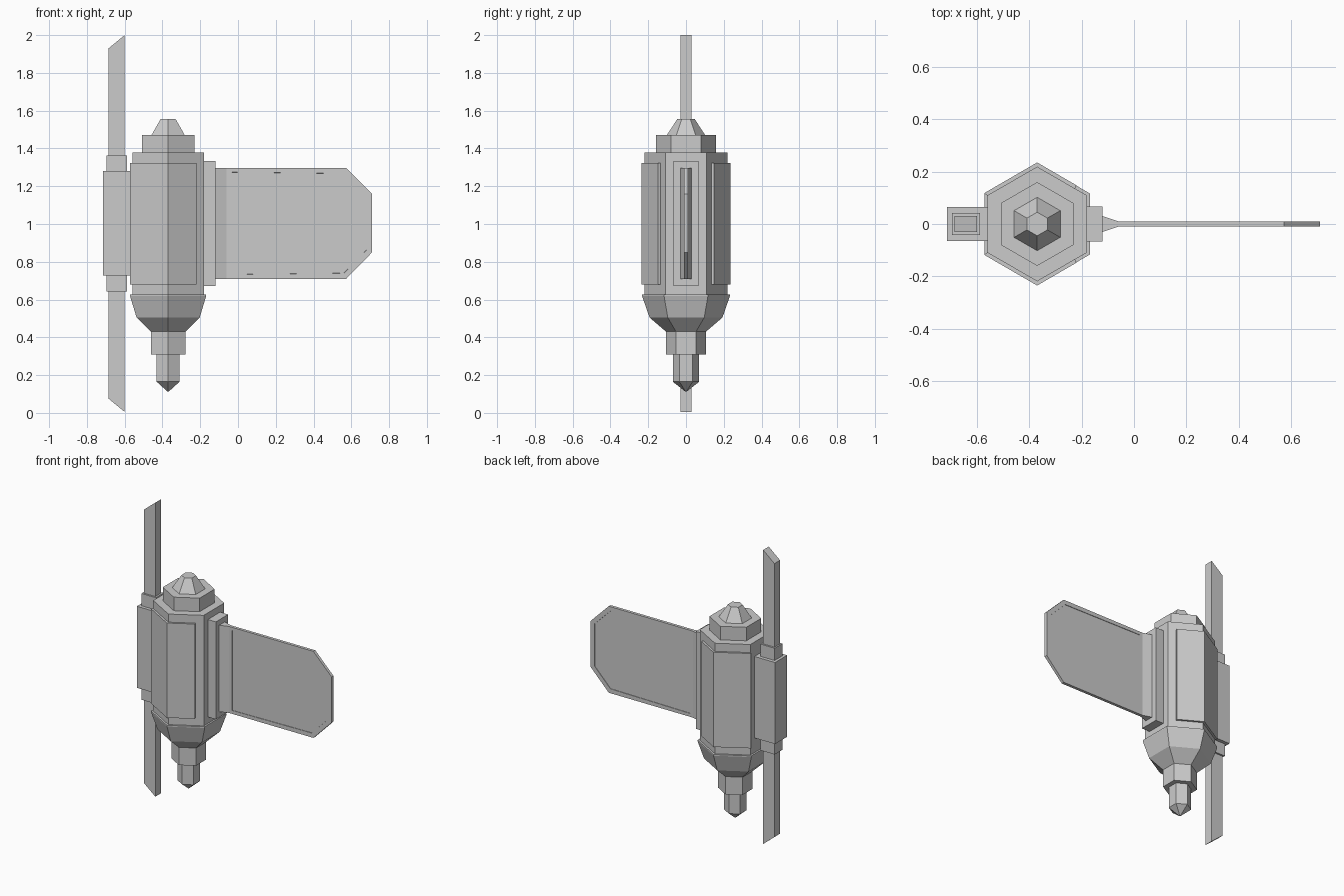
import bpy, bmesh, math
from mathutils import Vector

if "Cube" in bpy.data.objects:
    bpy.data.objects.remove(bpy.data.objects["Cube"])

CX = -0.37  # hull axis


def finish(bm, name):
    bmesh.ops.recalc_face_normals(bm, faces=bm.faces)
    me = bpy.data.meshes.new(name)
    bm.to_mesh(me)
    bm.free()
    ob = bpy.data.objects.new(name, me)
    bpy.context.collection.objects.link(ob)
    return ob


def box(name, x, y, z):
    bm = bmesh.new()
    bmesh.ops.create_cube(bm, size=1)
    for v in bm.verts:
        v.co = Vector((x[v.co.x > 0], y[v.co.y > 0], z[v.co.z > 0]))
    return finish(bm, name)


def prism(points, depth):
    """Extrude a closed outline along the depth vector."""
    bm = bmesh.new()
    face = bm.faces.new([bm.verts.new(p) for p in points])
    ext = bmesh.ops.extrude_face_region(bm, geom=[face])
    for v in ext["geom"]:
        if isinstance(v, bmesh.types.BMVert):
            v.co += Vector(depth)
    bmesh.ops.recalc_face_normals(bm, faces=bm.faces)
    return bm


def hex_stack(name, profile):
    """Hexagonal rings (radius, z) bridged bottom to top."""
    bm = bmesh.new()
    rings = []
    for r, z in profile:
        rings.append([bm.verts.new((CX + r * math.cos(math.radians(90 + 60 * k)),
                                    r * math.sin(math.radians(90 + 60 * k)), z))
                      for k in range(6)])
    for a, b in zip(rings, rings[1:]):
        for k in range(6):
            n = (k + 1) % 6
            bm.faces.new((a[k], a[n], b[n], b[k]))
    bm.faces.new(rings[0])
    bm.faces.new(rings[-1])
    bmesh.ops.remove_doubles(bm, verts=bm.verts, dist=1e-4)
    return finish(bm, name)


# Hexagonal hull with stepped nose and tail
hex_stack("hull", [(0.004, 0.113), (0.07, 0.165), (0.07, 0.31), (0.106, 0.31),
                   (0.106, 0.43), (0.193, 0.505), (0.233, 0.62), (0.233, 0.628),
                   (0.219, 0.628), (0.219, 1.378), (0.16, 1.378), (0.16, 1.47),
                   (0.102, 1.47), (0.045, 1.557)])

# Raised armour panels wrapping the front and back corners
for side, label in ((-1, "front"), (1, "back")):
    outline = [(-0.572, 0.118), (CX, 0.235), (-0.22, 0.148),
               (-0.23, 0.125), (CX, 0.205), (-0.55, 0.10)]
    bm = prism([(x, side * y, 0.68) for x, y in outline], (0, 0, 0.643))
    finish(bm, label + "_armour_panel")

# Wing mount and tapered root
box("wing_mount", (-0.19, -0.12), (-0.066, 0.066), (0.672, 1.333))
finish(prism([(-0.13, -0.03, 0.71), (-0.12, -0.03, 0.71), (-0.06, -0.01, 0.71),
              (-0.06, 0.01, 0.71), (-0.12, 0.03, 0.71), (-0.13, 0.03, 0.71)],
             (0, 0, 0.587)), "wing_root")

# Wing panel with a shallow recess on both faces
wing = prism([(x, -0.01, z) for x, z in
              ((-0.06, 0.71), (0.573, 0.71), (0.71, 0.85),
               (0.71, 1.16), (0.573, 1.297), (-0.06, 1.297))], (0, 0.02, 0))
sides = [f for f in wing.faces if abs(f.normal.y) > 0.9]
bmesh.ops.inset_individual(wing, faces=sides, thickness=0.032)
bmesh.ops.inset_individual(wing, faces=sides, thickness=0.0005, depth=-0.003)
finish(wing, "wing")

# Antenna rod with slanted tips, held by a collar and clamp block
finish(prism([(-0.685, -0.03, 0.075), (-0.6, -0.03, 0.005),
              (-0.6, -0.03, 2.0), (-0.685, -0.03, 1.93)], (0, 0.06, 0)), "antenna_rod")
box("antenna_collar", (-0.695, -0.588), (-0.042, 0.042), (0.642, 1.363))
box("antenna_clamp", (-0.714, -0.55), (-0.065, 0.065), (0.727, 1.28))
